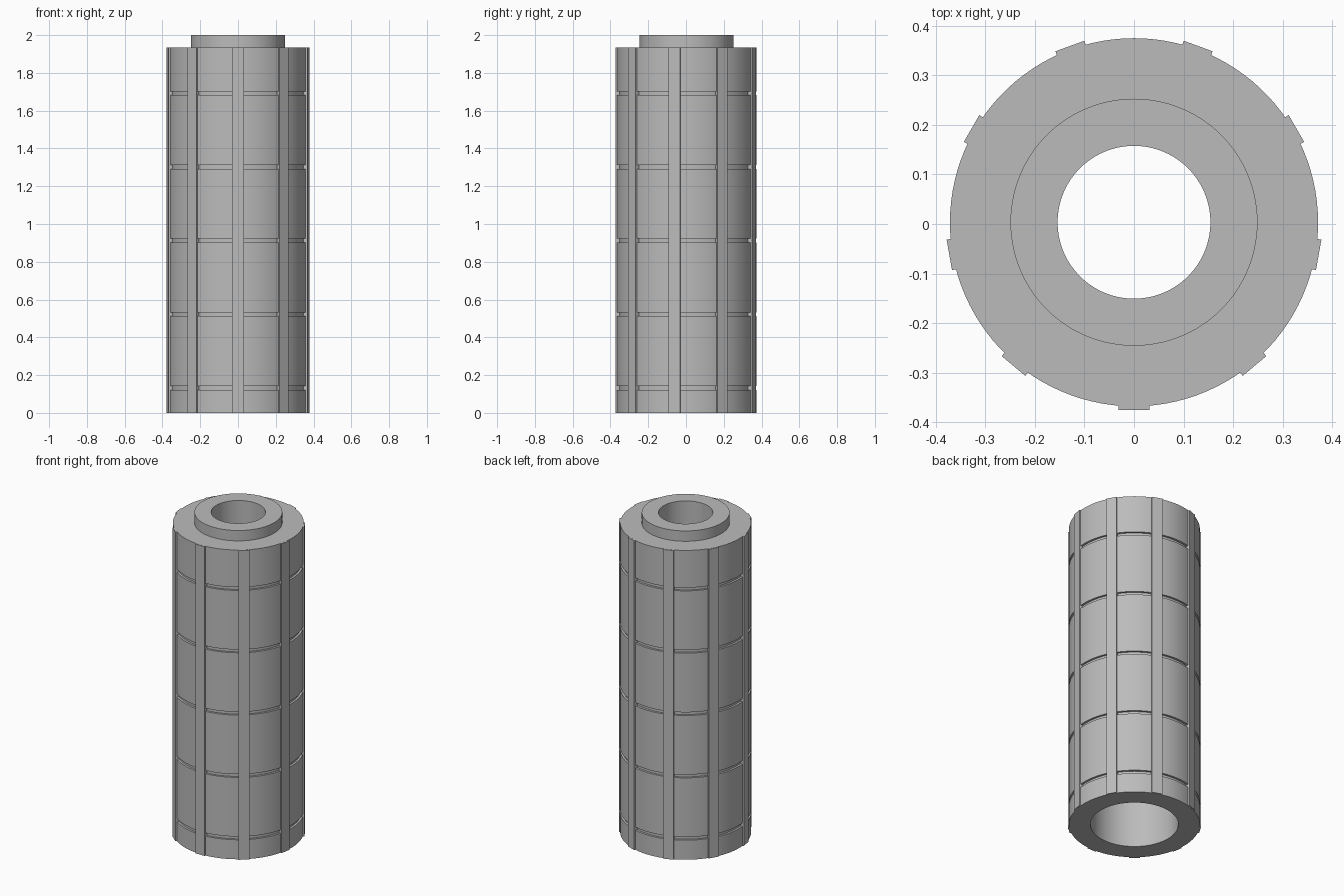
import bpy, bmesh, math
from mathutils import Matrix

default = bpy.data.objects.get("Cube")
if default:
    bpy.data.objects.remove(default, do_unlink=True)

HEIGHT, SHOULDER = 2.0, 1.935
OUTER, SOCKET, BORE = 0.371, 0.249, 0.154
RIB_FACE, RIB_WIDTH, RIBS = 0.378, 0.062, 9
CENTRE_Y = 0.0035
SEGMENTS = 108

grey = bpy.data.materials.new("plain grey")
grey.use_nodes = True
colour = (0.5, 0.5, 0.5, 1)
grey.diffuse_color = colour
grey.node_tree.nodes["Principled BSDF"].inputs["Base Color"].default_value = colour


def add_object(name, bm):
    bmesh.ops.recalc_face_normals(bm, faces=bm.faces)
    mesh = bpy.data.meshes.new(name)
    bm.to_mesh(mesh)
    bm.free()
    mesh.materials.append(grey)
    obj = bpy.data.objects.new(name, mesh)
    obj.location.y = CENTRE_Y
    bpy.context.collection.objects.link(obj)
    return obj


def lathe(name, profile):
    """Revolve a closed (radius, height) outline around z."""
    bm = bmesh.new()
    rings = []
    for i in range(SEGMENTS):
        a = math.tau * i / SEGMENTS
        rings.append([bm.verts.new((r * math.cos(a), r * math.sin(a), z))
                      for r, z in profile])
    n = len(profile)
    for i in range(SEGMENTS):
        this, after = rings[i], rings[(i + 1) % SEGMENTS]
        for j in range(n):
            k = (j + 1) % n
            bm.faces.new((this[j], after[j], after[k], this[k]))
    obj = add_object(name, bm)
    bpy.ops.object.select_all(action='DESELECT')
    obj.select_set(True)
    bpy.context.view_layer.objects.active = obj
    bpy.ops.object.shade_smooth_by_angle(angle=math.radians(30))
    return obj


# Hollow body with five shallow grooves around it
profile = [(SOCKET, 0), (OUTER, 0)]
for i in range(5):
    z = 0.132 + 0.39 * i
    low, high, deep = z - 0.01, z + 0.01, OUTER - 0.013
    profile += [(OUTER, low), (deep, low), (deep, high), (OUTER, high)]
profile += [(OUTER, SHOULDER), (SOCKET, SHOULDER)]
lathe("body", profile)

# Narrower sleeve set in the top, standing proud of the shoulder
lathe("top_sleeve", [(BORE, 1.6), (SOCKET, 1.6), (SOCKET, HEIGHT), (BORE, HEIGHT)])

# Flat vertical ribs that bridge the grooves
bm = bmesh.new()
depth = 0.03
for i in range(RIBS):
    turn = Matrix.Rotation(math.radians(-90) + math.tau * i / RIBS, 4, 'Z')
    place = Matrix.Translation((RIB_FACE - depth / 2, 0, SHOULDER / 2))
    size = Matrix.Diagonal((depth, RIB_WIDTH, SHOULDER - 0.001, 1))
    bmesh.ops.create_cube(bm, size=1, matrix=turn @ place @ size)
add_object("vertical_ribs", bm)
